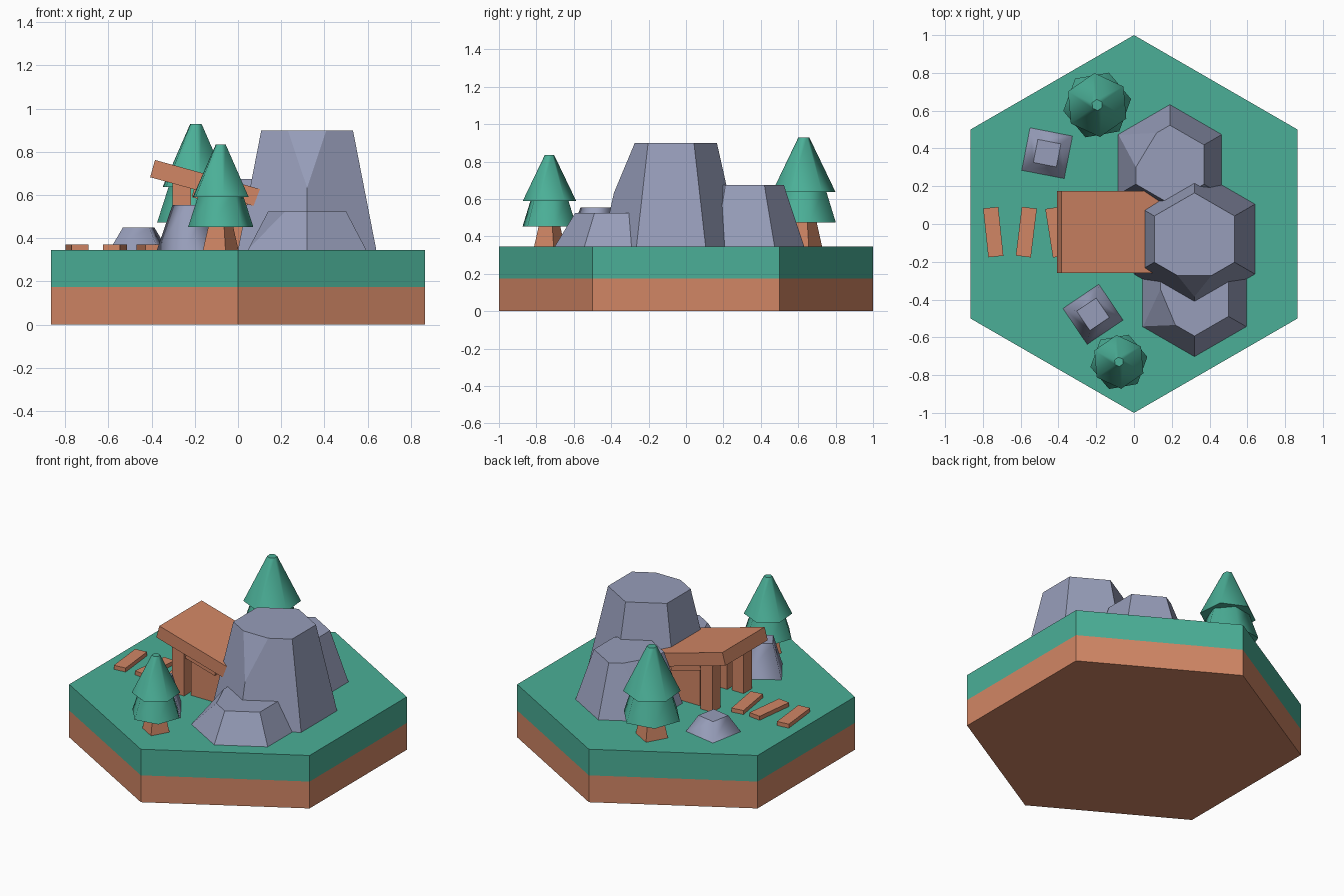
import bpy, bmesh, math
from mathutils import Vector, Matrix

old = bpy.data.objects.get("Cube")
if old:
    bpy.data.objects.remove(old, do_unlink=True)

GROUND = 0.345


def material(name, rgb):
    m = bpy.data.materials.new(name)
    m.use_nodes = True
    m.diffuse_color = (*rgb, 1)
    m.node_tree.nodes["Principled BSDF"].inputs["Base Color"].default_value = (*rgb, 1)
    return m


GREEN = material("leaf green", (0.07, 0.43, 0.31))
BROWN = material("earth brown", (0.64, 0.24, 0.13))
GREY = material("stone grey", (0.31, 0.34, 0.49))


def finish(bm, name, mat):
    bmesh.ops.recalc_face_normals(bm, faces=bm.faces)
    me = bpy.data.meshes.new(name)
    bm.to_mesh(me)
    bm.free()
    me.materials.append(mat)
    ob = bpy.data.objects.new(name, me)
    bpy.context.collection.objects.link(ob)
    return ob


def ring(sides, r, z, turn):
    angles = [math.radians(turn + 360 * k / sides) for k in range(sides)]
    return [Vector((r * math.cos(a), r * math.sin(a), z)) for a in angles]


def frustum(name, mat, sides, r0, r1, z0, z1, x, y, turn=-90, smooth=False, cut=None):
    """Tapered prism; cut = (corner, share before, share after, apex height share)."""
    low, high = ring(sides, r0, z0, turn), ring(sides, r1, z1, turn)
    bm = bmesh.new()
    a = [bm.verts.new(p) for p in low]
    b = [bm.verts.new(p) for p in high]
    caps = [bm.faces.new(a[::-1]), bm.faces.new(b)]
    for k in range(sides):
        n = (k + 1) % sides
        f = bm.faces.new((a[k], a[n], b[n], b[k]))
        f.smooth = smooth
    for cap in caps:
        for e in cap.edges:
            e.smooth = False
    if cut:
        # slice one upper corner away
        i, before, after, t = cut
        corner = high[i]
        apex = low[i].lerp(corner, t)
        p = corner.lerp(high[i - 1], before)
        q = corner.lerp(high[(i + 1) % sides], after)
        normal = (p - apex).cross(q - apex).normalized()
        if normal.dot(corner - apex) < 0:
            normal = -normal
        bmesh.ops.bisect_plane(bm, geom=bm.verts[:] + bm.edges[:] + bm.faces[:],
                               plane_co=apex, plane_no=normal, clear_outer=True)
        bmesh.ops.holes_fill(bm, edges=[e for e in bm.edges if e.is_boundary], sides=0)
    ob = finish(bm, name, mat)
    ob.location = (x, y, 0)
    return ob


def box(name, mat, size, loc, axis="Z", turn=0):
    bm = bmesh.new()
    bmesh.ops.create_cube(bm, size=1)
    bmesh.ops.transform(bm, matrix=Matrix.Diagonal((*size, 1)), verts=bm.verts)
    ob = finish(bm, name, mat)
    ob.matrix_world = Matrix.Translation(loc) @ Matrix.Rotation(math.radians(turn), 4, axis)
    return ob


# Hexagonal ground tile in two layers
frustum("soil_layer", BROWN, 6, 1, 1, 0, 0.175, 0, 0)
frustum("grass_layer", GREEN, 6, 1, 1, 0.175, GROUND, 0, 0)

# Mountains with one chipped corner each
frustum("main_mountain", GREY, 6, 0.37, 0.245, GROUND, 0.9, 0.32, -0.08,
        cut=(0, 0.42, 0.42, 0.52))
frustum("front_mountain", GREY, 6, 0.317, 0.208, GROUND, 0.525, 0.32, -0.385,
        cut=(5, 0.69, 0.44, 0.03))
frustum("back_mountain", GREY, 6, 0.317, 0.208, GROUND, 0.675, 0.19, 0.315,
        cut=(4, 0.61, 0.57, 0.03))

# Small four-sided boulders
frustum("back_boulder", GREY, 4, 0.162, 0.088, GROUND, 0.45, -0.46, 0.375, 34, True)
frustum("front_boulder", GREY, 4, 0.162, 0.088, GROUND, 0.555, -0.217, -0.478, 79, True)


# Conifers
def tree(name, x, y, s, turn):
    def tier(part, mat, sides, r0, r1, z0, z1, angle, smooth):
        frustum(name + part, mat, sides, r0 * s, r1 * s, GROUND + z0 * s,
                GROUND + z1 * s, x, y, angle, smooth)
    tier("_trunk", BROWN, 4, 0.085, 0.055, 0, 0.13, turn - 85, False)
    tier("_lower_leaves", GREEN, 6, 0.153, 0.1, 0.108, 0.27, turn, True)
    tier("_upper_leaves", GREEN, 6, 0.143, 0.025, 0.245, 0.49, turn + 25, True)


tree("front_tree", -0.08, -0.73, 1, 10)
tree("back_tree", -0.195, 0.63, 1.19, 10)

# Mine entrance: sloped roof, posts and side walls
MID = -0.043
box("entrance_roof", BROWN, (0.58, 0.435, 0.083), (-0.116, MID, 0.645), "Y", 15.5)
for side, label in ((-1, "right"), (1, "left")):
    y = MID + side * 0.16
    box(label + "_post", BROWN, (0.085, 0.085, 0.33), (-0.26, y, GROUND + 0.165))
    box(label + "_wall", BROWN, (0.3, 0.06, 0.24), (-0.04, MID + side * 0.14, GROUND + 0.12))
    box(label + "_beam", BROWN, (0.22, 0.07, 0.06), (-0.1, y, 0.59), "Y", 15.5)

# Wooden track planks
for i, (x, turn) in enumerate(((-0.745, 6), (-0.57, -7), (-0.41, 9))):
    box("track_plank_%d" % (i + 1), BROWN, (0.08, 0.26, 0.026),
        (x, MID, GROUND + 0.013), "Z", turn)
